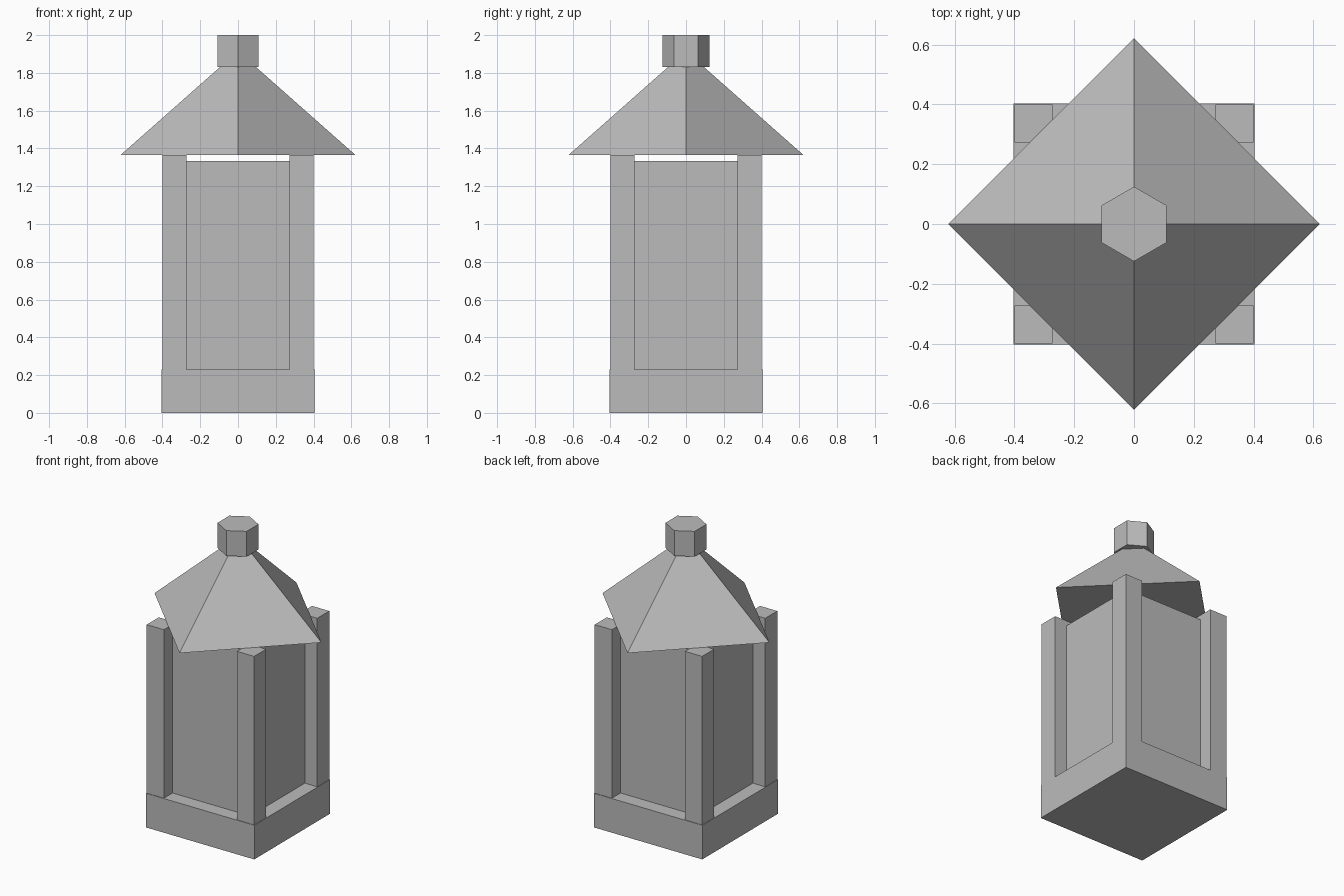
import bpy
import math

if "Cube" in bpy.data.objects:
    bpy.data.objects.remove(bpy.data.objects["Cube"], do_unlink=True)

grey = bpy.data.materials.new("plain_grey")
grey.use_nodes = True
colour = (0.5, 0.5, 0.5, 1)
grey.diffuse_color = colour
grey.node_tree.nodes["Principled BSDF"].inputs["Base Color"].default_value = colour


def finish(name):
    obj = bpy.context.object
    obj.name = name
    obj.data.materials.append(grey)
    return obj


def box(name, x, y, half, bottom, top):
    """Square upright block, given its centre, half width and height range."""
    bpy.ops.mesh.primitive_cube_add(size=2, location=(x, y, (bottom + top) / 2))
    obj = finish(name)
    obj.scale = (half, half, (top - bottom) / 2)
    bpy.ops.object.transform_apply(location=False, rotation=False, scale=True)


BASE_TOP, ROOF_BOTTOM, CAP_BOTTOM = 0.23, 1.365, 1.83

# Base and recessed body
box("base", 0, 0, 0.404, 0, BASE_TOP)
box("body", 0, 0, 0.308, BASE_TOP, 1.333)

# Corner posts
for y, end in ((-1, "front"), (1, "back")):
    for x, side in ((-1, "right"), (1, "left")):
        box(f"{end}_{side}_post", x * 0.336, y * 0.336, 0.064, BASE_TOP, ROOF_BOTTOM)

# Pyramid roof with its corners on the axes
roof_top = CAP_BOTTOM + 0.01
bpy.ops.mesh.primitive_cone_add(
    vertices=4, radius1=0.622, radius2=0.085, depth=roof_top - ROOF_BOTTOM,
    location=(0, 0, (roof_top + ROOF_BOTTOM) / 2))
finish("roof")

# Hexagonal cap with corners to the front and back
bpy.ops.mesh.primitive_cylinder_add(
    vertices=6, radius=0.125, depth=2 - CAP_BOTTOM,
    location=(0, 0, (2 + CAP_BOTTOM) / 2))
finish("cap")
